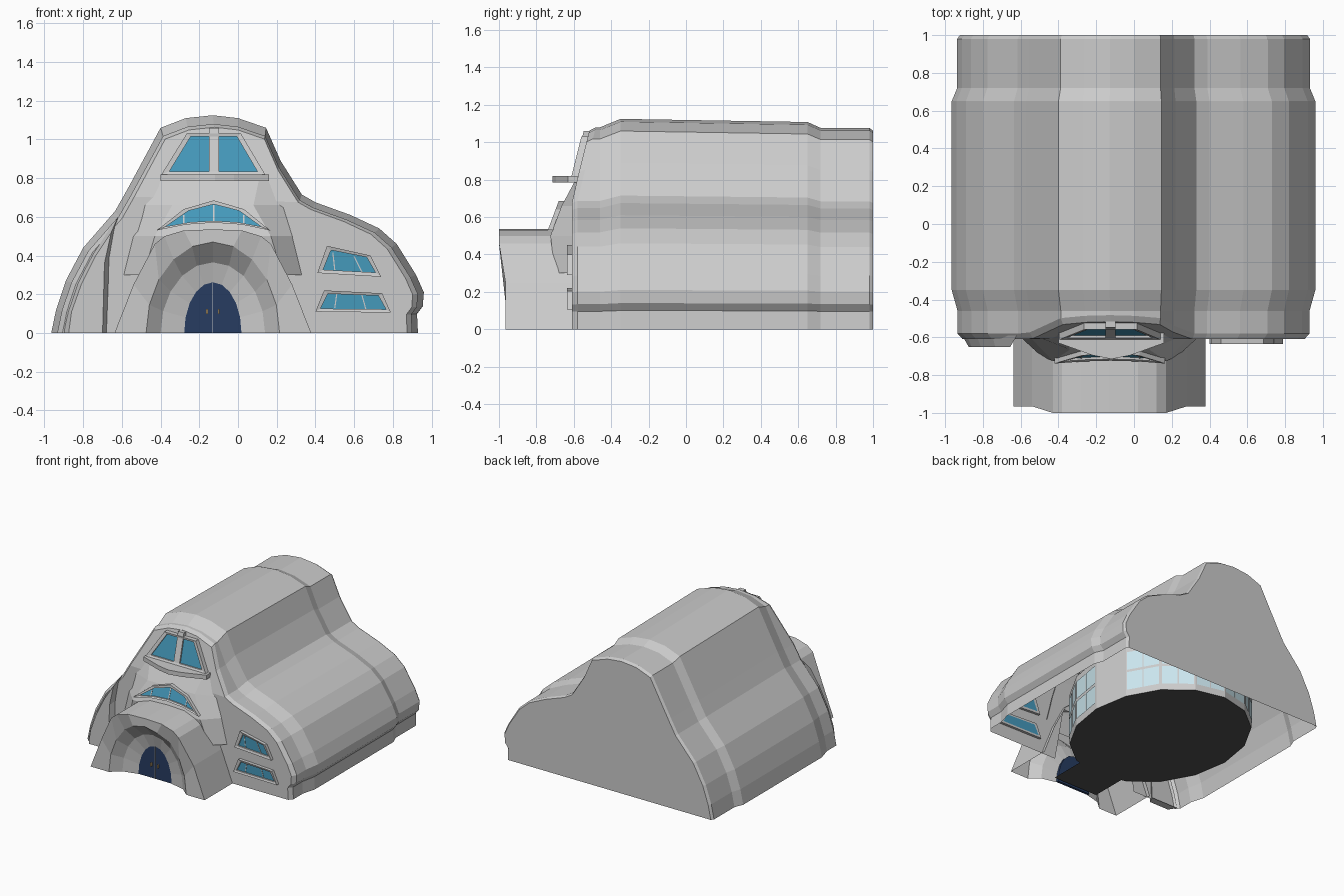
import bpy, bmesh, math
from mathutils import Vector

if "Cube" in bpy.data.objects:
    bpy.data.objects.remove(bpy.data.objects["Cube"])

CX = -0.13  # axis of the tower, entrance and door


def material(name, rgb):
    m = bpy.data.materials.new(name)
    m.diffuse_color = (*rgb, 1)
    m.use_nodes = True
    m.node_tree.nodes["Principled BSDF"].inputs["Base Color"].default_value = m.diffuse_color
    return m


GLASS = material("window_blue", (0.06, 0.32, 0.50))
PALE = material("pale_glass", (0.60, 0.80, 0.87))
NAVY = material("door_navy", (0.02, 0.045, 0.12))
GOLD = material("handle_gold", (0.6, 0.42, 0.2))
DARK = material("floor_dark", (0.08, 0.08, 0.08))


def make(name, verts, faces, mat=None):
    me = bpy.data.meshes.new(name)
    me.from_pydata([tuple(v) for v in verts], [], faces)
    bm = bmesh.new()
    bm.from_mesh(me)
    bmesh.ops.recalc_face_normals(bm, faces=bm.faces)
    bm.to_mesh(me)
    bm.free()
    ob = bpy.data.objects.new(name, me)
    bpy.context.collection.objects.link(ob)
    if mat:
        me.materials.append(mat)
    return ob


def loft(name, rings, closed=True, cap0=False, cap1=False, mat=None, loop=False):
    n, k = len(rings[0]), len(rings)
    verts = [p for r in rings for p in r]
    faces = []
    for j in range(k if loop else k - 1):
        a, b = j * n, (j + 1) % k * n
        for i in range(n if closed else n - 1):
            i2 = (i + 1) % n
            faces.append((a + i, a + i2, b + i2, b + i))
    if cap0:
        faces.append(tuple(range(n)))
    if cap1:
        faces.append(tuple(range((k - 1) * n, k * n)))
    return make(name, verts, faces, mat)


def mirror(half):
    """Right half (offset from the axis, height) -> full arch, right to left."""
    pts = [(CX + x, z) for x, z in half]
    return pts + [(CX - x, z) for x, z in reversed(half) if x > 1e-6]


def prism(name, outline, yf, y0, y1, mat=None):
    rings = [[(x, yf(z) + d, z) for x, z in outline] for d in (y0, y1)]
    return loft(name, rings, cap0=True, cap1=True, mat=mat)


def box(name, x, y, z, sx, sy, sz, mat=None):
    sq = [(x - sx / 2, z - sz / 2), (x + sx / 2, z - sz / 2),
          (x + sx / 2, z + sz / 2), (x - sx / 2, z + sz / 2)]
    return prism(name, sq, lambda _: y, -sy / 2, sy / 2, mat)


def window(name, outline, yf, sx, sz, bars=()):
    """Raised frame with a glass pane set back in it, plus vertical bars."""
    cx = sum(p[0] for p in outline) / len(outline)
    cz = (max(p[1] for p in outline) + min(p[1] for p in outline)) / 2
    inner = [(cx + (x - cx) * sx, cz + (z - cz) * sz) for x, z in outline]
    ring = lambda o, d: [(x, yf(z) + d, z) for x, z in o]
    loft(name + "_frame", [ring(outline, 0.02), ring(outline, -0.025),
                           ring(inner, -0.02), ring(inner, 0.02)], loop=True)
    prism(name + "_glass", inner, yf, -0.008, 0.02, GLASS)
    for (x0, z0), (x1, z1), w in bars:
        prism(name + "_bar", [(x0 - w, z0), (x0 + w, z0), (x1 + w, z1), (x1 - w, z1)],
              yf, -0.02 if w > .01 else -0.011, 0.01)


# main hull: one silhouette swept along y, narrower at both ends
profile = [(.93, 0), (.925, .10), (.955, .14), (.96, .21), (.92, .30), (.82, .46), (.73, .54),
           (.58, .61), (.40, .675), (.33, .715), (.22, .89), (.145, 1.06), (0, 1.11), (CX, 1.125),
           (-.27, 1.11), (-.40, 1.06), (-.57, .745), (-.635, .63), (-.80, .44), (-.89, .27),
           (-.94, .12), (-.965, 0)]
facade_y = lambda z: -0.61 + 0.25 * max(0, z - 0.69)


def section(yf, sx, sz):
    return [(x * sx, yf(z * sz), z * sz) for x, z in profile]


front = section(facade_y, .94, .945)
rings = [front, section(lambda z: facade_y(z) + .03, .968, .96)]
for y, sx, sz in [(-.46, .968, .96), (-.35, 1, 1), (.65, 1, .985), (.72, .97, .957),
                  (.98, .97, .957), (1, .955, .945)]:
    rings.append(section(lambda z, y=y: y, sx, sz))
loft("hull", rings, closed=False, cap1=True)

# front wall: leaning upper panel, upright lower panel notched for the entrance
make("front_wall_upper", front[9:17], [tuple(range(8))])
notch = [(CX + x, -.61, z) for x, z in [(-.38, 0), (-.3, .45), (.3, .45), (.38, 0)]]
low = front[:10] + front[16:] + notch
make("front_wall_lower", low, [tuple(range(len(low)))])

# left wing: raised block on the front wall
wing = [(-.91, 0), (-.885, .11), (-.835, .26), (-.75, .42), (-.62, .60), (-.655, .40), (-.67, 0)]
wing_front = [(-.875, 0), (-.86, .11), (-.81, .25), (-.735, .40), (-.655, .52), (-.69, .36), (-.70, 0)]
loft("left_wing", [[(x, -.59, z) for x, z in wing], [(x, -.65, z) for x, z in wing_front]], cap1=True)

# tower bay flaring out below the upper window
bay = []
for z, w0, y0, w1, y1 in [(.30, .47, -.60, .36, -.70), (.50, .42, -.60, .30, -.725),
                          (.66, .37, -.60, .21, -.665), (.80, .30, -.575, .24, -.59)]:
    bay.append([(CX - w0, y0, z), (CX - w1, y1, z), (CX + w1, y1, z), (CX + w0, y0, z)])
loft("tower_bay", bay, closed=False, cap1=True)

# ledge under the upper window
ledge = [(-.40, -.56), (-.40, -.63), (-.22, -.695), (-.12, -.715), (-.02, -.695), (.16, -.63), (.16, -.56)]
loft("ledge", [[(x, y, z) for x, y in ledge] for z in (.785, .82)], cap0=True, cap1=True)

# entrance: outer vault, bevelled mouth, recessed door surround
vault = mirror([(.508, 0), (.41, .25), (.30, .46), (.25, .50), (.15, .53), (0, .535)])
angles = [math.radians(a) for a in (0, 18, 36, 54, 72, 90)]
arch = lambda w, h: mirror([(w * math.cos(a), h * math.sin(a)) if a < 1.57 else (0, h) for a in angles])
lip = lambda z: -1.0 if z > .44 else -.965
loft("entrance", [[(x, -.58, z) for x, z in vault],
                  [(x, lip(z), z) for x, z in vault],
                  [(x, lip(z), z) for x, z in arch(.345, .47)],
                  [(x, -.90, z) for x, z in arch(.27, .365)],
                  [(x, -.87, z) for x, z in arch(.148, .262)]], closed=False)

# double door and handles
prism("door", arch(.15, .264), lambda z: -.868, 0, .02, NAVY)
box("door_gap", CX, -.868, .13, .004, .006, .258)
for s in (-1, 1):
    box("door_handle", CX + s * .03, -.875, .11, .009, .016, .026, GOLD)

# tower windows
upper_y = lambda z: -.592 + .25 * (z - .80)
window("upper_window", [(.14, .82), (.015, 1.03), (-.265, 1.03), (-.395, .82)], upper_y,
       .85, .86, [((CX + .005, .83), (CX + .005, 1.06), .026)])
bay_y = lambda z: -.725 + .375 * (z - .50)
window("bay_window", [(.165, .53), (.03, .64), (-.125, .685), (-.28, .64), (-.42, .53), (-.27, .56),
                      (-.125, .57), (.02, .56)], bay_y, .84, .74,
       [((-.125, .575), (-.125, .66), .004), ((-.28, .565), (-.28, .61), .004),
        ((.03, .565), (.03, .61), .004)])

# right wing windows
flat = lambda z: -.61
window("wing_window_high", [(.74, .29), (.685, .40), (.46, .45), (.41, .31)], flat, .82, .72,
       [((.50, .325), (.49, .415), .003), ((.64, .315), (.60, .395), .003)])
window("wing_window_low", [(.79, .105), (.745, .205), (.445, .22), (.40, .11)], flat, .87, .70,
       [((.50, .13), (.51, .20), .003), ((.66, .125), (.64, .197), .003)])

# inner room: oval floor with a tongue to the door, wall with pale panes
N = 16


def oval(i, grow=0.0):
    a = 2 * math.pi * i / N
    return Vector((CX + (.62 + grow) * math.cos(a), .15 + (.74 + grow) * math.sin(a), 0))


make("floor", [oval(i) + Vector((0, 0, .003)) for i in range(N)], [tuple(range(N))], DARK)
make("entrance_floor", [(CX + x, y, .002) for x, y in [(-.2, -.5), (-.2, -.83), (.2, -.83), (.2, -.5)]],
     [(0, 1, 2, 3)], DARK)
wall_v, wall_f, pane_v, pane_f = [], [], [], []
H = .42
for i in range(N):
    if i in (11, 12):
        continue
    a, b, up = oval(i), oval(i + 1), Vector((0, 0, H))
    k = len(wall_v)
    wall_v += [a, b, b + up, a + up]
    wall_f.append((k, k + 1, k + 2, k + 3))
    if i in (0, 7):
        continue
    a, b = oval(i, .006), oval(i + 1, .006)
    for c in range(2):
        for z0, z1 in ((.05, .20), (.22, .37)):
            p, q = a.lerp(b, .04 + .48 * c), a.lerp(b, .48 + .48 * c)
            k = len(pane_v)
            pane_v += [(p.x, p.y, z0), (q.x, q.y, z0), (q.x, q.y, z1), (p.x, p.y, z1)]
            pane_f.append((k, k + 1, k + 2, k + 3))
make("room_wall", wall_v, wall_f)
make("room_panes", pane_v, pane_f, PALE)
